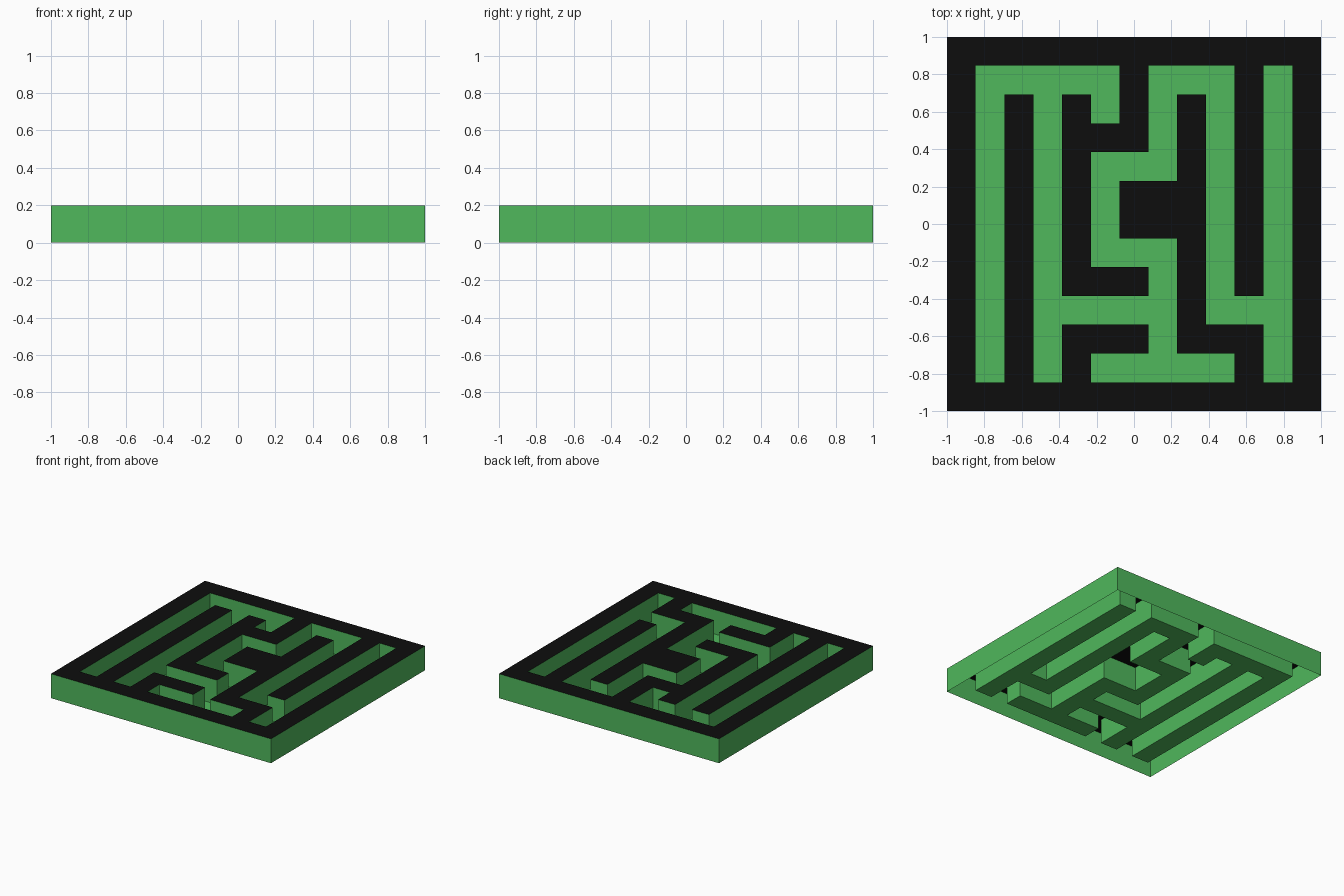
import bpy, bmesh

if "Cube" in bpy.data.objects:
    bpy.data.objects.remove(bpy.data.objects["Cube"])

# Maze plan seen from above: '#' raised wall, '.' sunken path
PLAN = [
    "#############",
    "#.....#...#.#",
    "#.#.#.#.#.#.#",
    "#.#.###.#.#.#",
    "#.#.#...#.#.#",
    "#.#.#.###.#.#",
    "#.#.#.###.#.#",
    "#.#.#...#.#.#",
    "#.#.###.#.#.#",
    "#.#.....#...#",
    "#.#.###.###.#",
    "#.#.#.....#.#",
    "#############",
]
N = len(PLAN)
CELL = 2 / N
HEIGHT = 0.2


def material(name, color):
    mat = bpy.data.materials.new(name)
    mat.diffuse_color = color
    mat.use_nodes = True
    mat.node_tree.nodes["Principled BSDF"].inputs["Base Color"].default_value = mat.diffuse_color
    return mat


green = material("green", (0.08, 0.48, 0.107, 1))
black = material("black", (0.004, 0.004, 0.004, 1))


def is_wall(r, c):
    return 0 <= r < N and 0 <= c < N and PLAN[r][c] == "#"


def corners(r, c):
    """Cell corners, counter-clockwise from front left."""
    x0, x1 = -1 + c * CELL, -1 + (c + 1) * CELL
    y0, y1 = 1 - (r + 1) * CELL, 1 - r * CELL
    return [(x0, y0), (x1, y0), (x1, y1), (x0, y1)]


def add_face(bm, points, mat_index=0):
    bm.faces.new([bm.verts.new(p) for p in points]).material_index = mat_index


def finish(bm, name, mats):
    bmesh.ops.remove_doubles(bm, verts=bm.verts[:], dist=1e-4)
    mesh = bpy.data.meshes.new(name)
    bm.to_mesh(mesh)
    bm.free()
    for m in mats:
        mesh.materials.append(m)
    bpy.context.collection.objects.link(bpy.data.objects.new(name, mesh))


floor, walls = bmesh.new(), bmesh.new()
# Neighbour across each cell edge: front, right, back, left
SIDES = [(1, 0), (0, 1), (-1, 0), (0, -1)]

for r in range(N):
    for c in range(N):
        quad = corners(r, c)
        if not is_wall(r, c):
            # Path floor at ground level
            add_face(floor, [(x, y, 0) for x, y in quad])
            continue
        # Black wall top; the underside stays open
        add_face(walls, [(x, y, HEIGHT) for x, y in quad], 1)
        # Green wall sides wherever the wall ends
        for i, (dr, dc) in enumerate(SIDES):
            if not is_wall(r + dr, c + dc):
                a, b = quad[i], quad[(i + 1) % 4]
                add_face(walls, [(*a, 0), (*b, 0), (*b, HEIGHT), (*a, HEIGHT)])

finish(floor, "path_floor", [green])
finish(walls, "maze_walls", [green, black])
